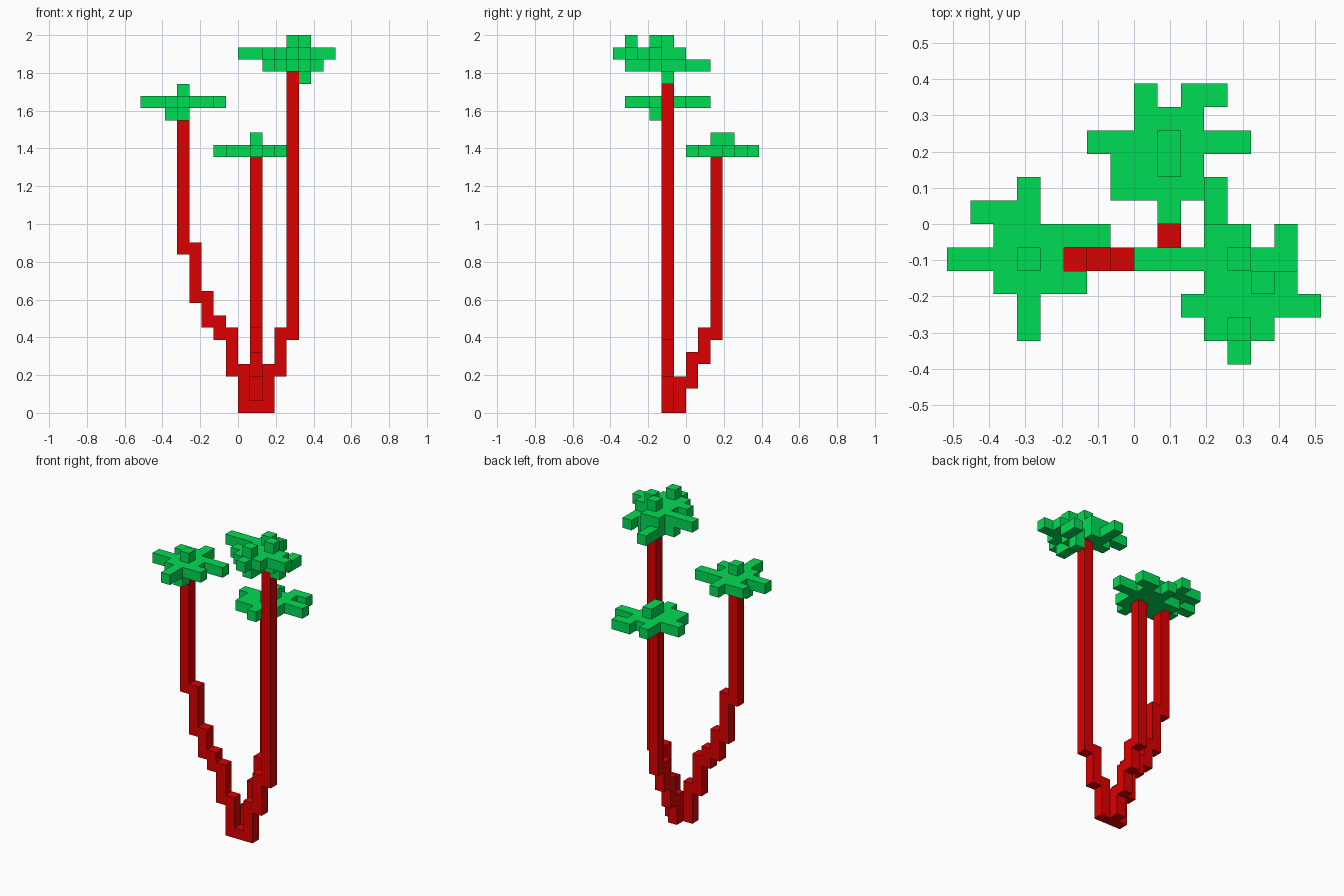
import bpy, bmesh, math
from mathutils import Vector

cube = bpy.data.objects.get("Cube")
if cube:
    bpy.data.objects.remove(cube, do_unlink=True)

U = 2 / 31  # edge of one block


def material(name, rgb):
    m = bpy.data.materials.new(name)
    m.use_nodes = True
    m.diffuse_color = (*rgb, 1)
    bsdf = next(n for n in m.node_tree.nodes if n.type == 'BSDF_PRINCIPLED')
    bsdf.inputs["Base Color"].default_value = (*rgb, 1)
    bsdf.inputs["Roughness"].default_value = 0.9
    return m


RED = material("trunk red", (0.72, 0.0, 0.0))
GREEN = material("leaf green", (0.0, 0.72, 0.09))


def box(i0, i1, j0, j1, k0, k1):
    """All block cells in inclusive index ranges."""
    return {(i, j, k) for i in range(i0, i1 + 1)
            for j in range(j0, j1 + 1) for k in range(k0, k1 + 1)}


def rows(k, spans):
    """Flat layer of cells at height k from (j, first i, last i) spans."""
    return set().union(*(box(a, b, j, j, k, k) for j, a, b in spans))


def build(name, cells, mat):
    """Outer skin of a set of block cells, with flat faces merged."""
    bm = bmesh.new()
    verts = {}

    def vert(p):
        key = tuple(p)
        if key not in verts:
            verts[key] = bm.verts.new(Vector(key) * U)
        return verts[key]

    for c in sorted(cells):
        for axis in range(3):
            for s in (1, -1):
                n = [0, 0, 0]
                n[axis] = s
                if tuple(a + b for a, b in zip(c, n)) in cells:
                    continue
                corners = []
                for a, b in ((0, 0), (1, 0), (1, 1), (0, 1)):
                    p = list(c)
                    p[axis] += s > 0
                    p[(axis + 1) % 3] += a
                    p[(axis + 2) % 3] += b
                    corners.append(vert(p))
                bm.faces.new(corners if s > 0 else corners[::-1])
    bmesh.ops.dissolve_limit(bm, angle_limit=math.radians(1),
                             verts=bm.verts[:], edges=bm.edges[:])
    me = bpy.data.meshes.new(name)
    bm.to_mesh(me)
    bm.free()
    me.materials.append(mat)
    bpy.context.collection.objects.link(bpy.data.objects.new(name, me))


# Trunks: each is a staircase of columns (i, j, bottom k, top k)
def trunk(name, columns):
    cells = set().union(*(box(i, i, j, j, a, b) for i, j, a, b in columns))
    build(name, cells, RED)


trunk("right_trunk", [(0, -2, 0, 3), (-1, -2, 3, 6), (-2, -2, 6, 7),
                      (-3, -2, 7, 9), (-4, -2, 9, 13), (-5, -2, 13, 24)])
trunk("left_trunk", [(2, -2, 0, 3), (3, -2, 3, 6), (4, -2, 6, 27)])
trunk("back_trunk", [(1, -2, 0, 0), (1, -1, 0, 2), (1, 0, 2, 4),
                     (1, 1, 4, 6), (1, 2, 6, 20)])

# Right crown
build("right_crown",
      rows(25, [(1, -5, -5), (0, -7, -5), (-1, -6, -2), (-2, -8, -4),
                (-3, -6, -3), (-4, -5, -5), (-5, -5, -5)])
      | {(-5, -2, 26), (-5, -3, 24), (-6, -2, 24)}, GREEN)

# Back crown
build("back_crown",
      rows(21, [(5, 0, 0), (5, 2, 3), (4, 0, 2), (3, -2, 4),
                (2, -1, 2), (1, -1, 2), (0, 1, 1)])
      | {(1, 2, 22), (1, 3, 22)}, GREEN)

# Left crown: two stacked leaf layers with caps above and a drip below
build("left_crown",
      rows(28, [(1, 3, 3), (0, 3, 3), (-1, 3, 4), (-1, 6, 6), (-2, 2, 6),
                (-3, 3, 5), (-4, 4, 4), (-5, 4, 4)])
      | rows(29, [(-1, 3, 4), (-2, 0, 4), (-3, 3, 6), (-4, 2, 7),
                  (-5, 3, 5), (-6, 4, 4)])
      | {(5, -2, 27), (4, -2, 30), (5, -3, 30), (4, -5, 30)}, GREEN)
